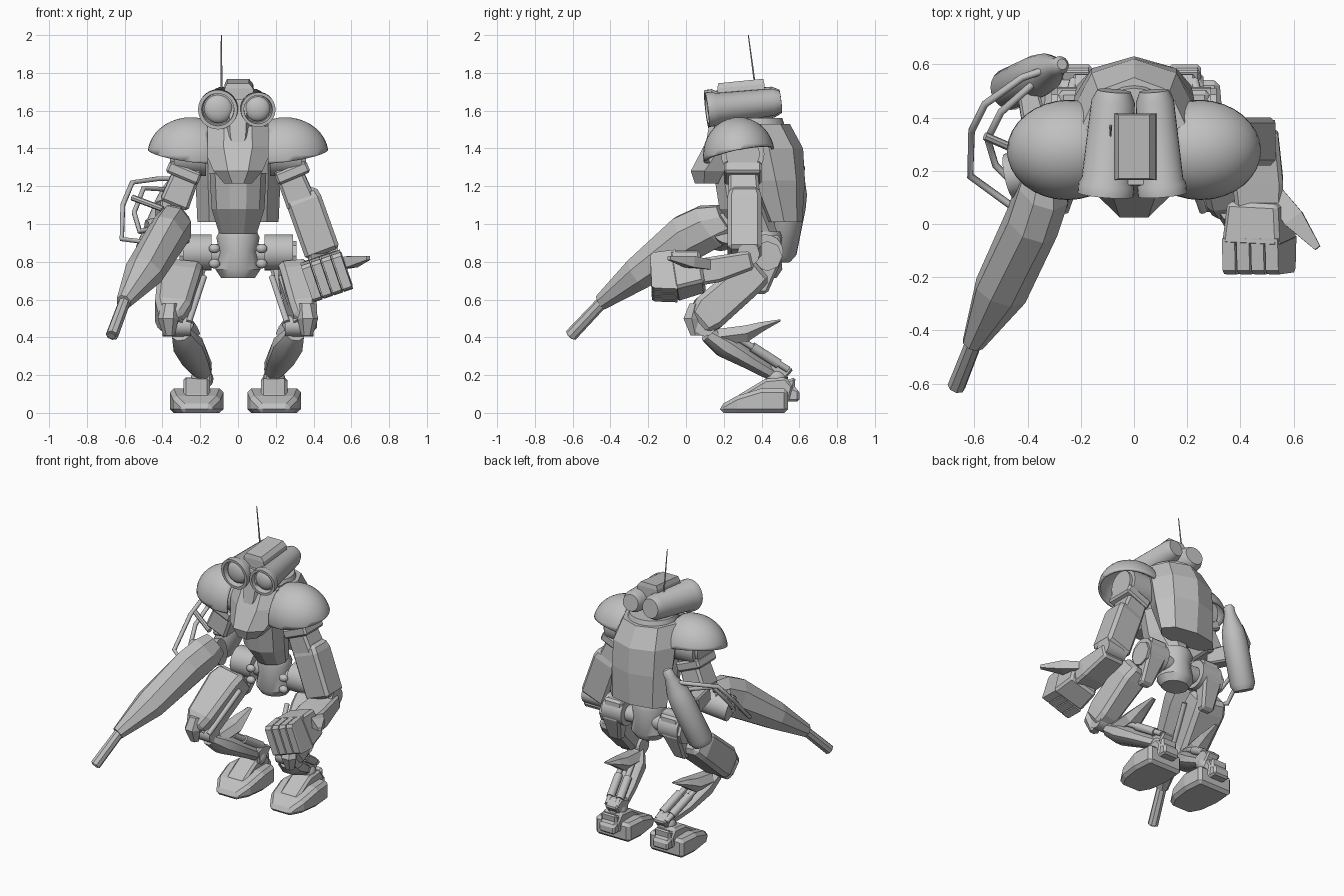
import bpy, bmesh, math
from mathutils import Vector

if "Cube" in bpy.data.objects:
    bpy.data.objects.remove(bpy.data.objects["Cube"])

grey = bpy.data.materials.new("plain grey")
grey.diffuse_color = (0.53, 0.53, 0.53, 1)
grey.use_nodes = True
grey.node_tree.nodes["Principled BSDF"].inputs["Base Color"].default_value = grey.diffuse_color


def finish(name, bm, smooth=False, bevel=0.0):
    bmesh.ops.recalc_face_normals(bm, faces=bm.faces)
    me = bpy.data.meshes.new(name)
    bm.to_mesh(me)
    bm.free()
    ob = bpy.data.objects.new(name, me)
    bpy.context.collection.objects.link(ob)
    me.materials.append(grey)
    if bevel:
        mod = ob.modifiers.new("bevel", 'BEVEL')
        mod.width, mod.segments, mod.limit_method = bevel, 1, 'ANGLE'
    if smooth:
        bpy.ops.object.select_all(action='DESELECT')
        ob.select_set(True)
        bpy.context.view_layer.objects.active = ob
        bpy.ops.object.shade_smooth_by_angle(angle=math.radians(40))
    return ob


def loft(name, stations, n=8, phase=0.0, axis=None, hint=(1, 0, 0), smooth=False, bevel=0.0):
    """Skin n-sided rings; a station is (centre, half width, half depth)."""
    w = Vector(axis) if axis else Vector(stations[-1][0]) - Vector(stations[0][0])
    w.normalize()
    u = Vector(hint)
    u = (u - w * u.dot(w)).normalized()
    v = w.cross(u)
    k = math.sqrt(2) if n == 4 else 1
    ph = math.pi / 4 if n == 4 else phase
    bm = bmesh.new()
    rings = []
    for c, a, b in stations:
        rings.append([bm.verts.new(Vector(c) + u * (a * k * math.cos(ph + 2 * math.pi * i / n))
                                   + v * (b * k * math.sin(ph + 2 * math.pi * i / n))) for i in range(n)])
    for r, q in zip(rings, rings[1:]):
        for i in range(n):
            j = (i + 1) % n
            bm.faces.new((r[i], r[j], q[j], q[i]))
    bm.faces.new(rings[0])
    bm.faces.new(rings[-1])
    return finish(name, bm, smooth, bevel)


def rod(name, a, b, r, r2=None, n=16, hint=(1, 0, 0.01)):
    r2 = r if r2 is None else r2
    if abs(b[0] - a[0]) > 0.9 * (Vector(b) - Vector(a)).length:
        hint = (0, 1, 0)
    return loft(name, [(a, r, r), (b, r2, r2)], n, hint=hint, smooth=n > 8)


def prism(name, pts, x0, x1, bevel=0.0):
    """Extrude a (y, z) outline across x."""
    bm = bmesh.new()
    f = bm.faces.new([bm.verts.new((x0, y, z)) for y, z in pts])
    ext = bmesh.ops.extrude_face_region(bm, geom=[f])
    for g in ext["geom"]:
        if isinstance(g, bmesh.types.BMVert):
            g.co.x = x1
    return finish(name, bm, bevel=bevel)


def ball(name, c, r):
    bm = bmesh.new()
    bmesh.ops.create_uvsphere(bm, u_segments=24, v_segments=12, radius=1)
    for v in bm.verts:
        v.co = Vector((v.co.x * r[0], v.co.y * r[1], v.co.z * r[2])) + Vector(c)
    return finish(name, bm, True)


def hose(name, pts, r):
    cu = bpy.data.curves.new(name, 'CURVE')
    cu.dimensions = '3D'
    cu.bevel_depth, cu.bevel_resolution, cu.use_fill_caps = r, 1, True
    sp = cu.splines.new('POLY')
    sp.points.add(len(pts) - 1)
    for p, co in zip(sp.points, pts):
        p.co = (*co, 1)
    ob = bpy.data.objects.new(name, cu)
    bpy.context.collection.objects.link(ob)
    cu.materials.append(grey)


Z = (0, 0, 1)
P8 = math.pi / 8

# torso: back shell, chest wedge, abdomen, collar, pelvis
loft("back_shell", [((0, .52, 1.01), .215, .095), ((0, .475, 1.23), .225, .155), ((0, .44, 1.40), .225, .18),
                    ((0, .38, 1.53), .19, .17)], 8, axis=Z)
loft("chest", [((0, .13, 1.215), .08, .09), ((0, .15, 1.28), .14, .135), ((0, .25, 1.41), .20, .17),
               ((0, .31, 1.52), .19, .17)], 8, P8, axis=Z)
loft("abdomen", [((0, .38, .95), .10, .11), ((0, .31, 1.08), .14, .14), ((0, .28, 1.27), .15, .14)], 10, axis=Z)
loft("collar", [((0, .36, 1.50), .17, .17), ((0, .36, 1.56), .15, .15)], 24, axis=Z, smooth=True)
loft("pelvis", [((0, .40, .715), .09, .08), ((0, .40, .76), .12, .11), ((0, .40, .86), .10, .10),
                ((0, .40, .93), .115, .11), ((0, .40, .96), .10, .10)], 16, axis=Z, smooth=True)

# head: twin tubes with lenses, face wedge, top box, antenna
for s, r in ((-1, .105), (1, .092)):
    a, b = Vector((s * .107, .11, 1.605)), Vector((s * .075, .50, 1.65))
    st = [(.1, .78), (0, .82), (0, 1), (.1, 1), (.14, .9), (.9, .78), (1, .6)]
    loft("eye_tube", [(a.lerp(b, t), r * k, r * k) for t, k in st], 28, axis=b - a, smooth=True)
    ball("eye_lens", a.lerp(b, .1), (r * .72, .035, r * .72))
loft("face", [((0, .13, 1.38), .03, .04), ((0, .18, 1.46), .08, .08), ((0, .26, 1.66), .10, .13)], 6, axis=Z)
loft("head_box", [((.005, .29, 1.66), .085, .125), ((.005, .29, 1.73), .075, .125), ((.0, .29, 1.757), .058, .12)],
     4, axis=(0, -.1, 1))
rod("antenna", (-.088, .37, 1.70), (-.088, .33, 2.0), .006, .003, 6)

for s in (-1, 1):
    def m(x, y, z):
        return (s * x, y, z)

    # shoulder dome, hollow underneath, with joint drum
    bm = bmesh.new()
    bmesh.ops.create_uvsphere(bm, u_segments=32, v_segments=20, radius=1)
    for co, no in (((0, 0, 0), (s * .15, .19, -1)), ((-s * .4, 0, 0), (-s, 0, 0))):
        bmesh.ops.bisect_plane(bm, geom=bm.verts[:] + bm.edges[:] + bm.faces[:], plane_co=co,
                               plane_no=no, clear_outer=True)
    for v in bm.verts:
        v.co = Vector((v.co.x * .23 + s * .25, v.co.y * .19 + .28, v.co.z * .20 + 1.365))
    dome = finish("shoulder_dome", bm, True)
    sol = dome.modifiers.new("thickness", 'SOLIDIFY')
    sol.thickness = .015
    rod("shoulder_drum", m(.17, .30, 1.37), m(.34, .30, 1.37), .115, n=24)
    rod("shoulder_cap", m(.34, .30, 1.37), m(.36, .30, 1.37), .09, n=24)

    # upper arm with a wider band
    loft("upper_arm", [(m(.25, .30, 1.32), .07, .075), (m(.34, .31, 1.10), .08, .085)], 4, bevel=.015)
    loft("arm_band", [(m(.275, .30, 1.30), .092, .10), (m(.30, .30, 1.24), .092, .10)], 4, bevel=.012)

    # hip drum, hip rear plate, pelvis studs
    rod("hip_axle", (0, .42, .84), m(.16, .42, .84), .055)
    rod("hip_drum", m(.14, .42, .85), m(.29, .42, .85), .095, n=20)
    rod("hip_cap", m(.29, .43, .83), m(.31, .43, .83), .08, n=8)
    loft("hip_rear_plate", [(m(.21, .45, .94), .07, .05), (m(.23, .45, .80), .07, .055),
                            (m(.25, .40, .63), .045, .03)], 4, axis=Z, bevel=.015)
    for z in (.79, .87):
        ball("pelvis_stud", m(.125, .32, z), (.03, .025, .025))

    # thigh armour, inner piston, knee
    thigh_axis = (s * .07, -.34, -.29)
    w = .112 if s < 0 else .085
    loft("thigh", [(m(.285, .39, .76), w * .9, .08), (m(.31, .32, .705), w, .095),
                   (m(.345, .12, .53), w * .85, .10), (m(.36, .06, .47), .06, .075)], 4, axis=thigh_axis, bevel=.025)
    for dx in (0, .05):
        rod("thigh_piston", m(.18 + dx, .28, .72), m(.26 + dx, .05, .48), .016, n=10)
    rod("knee_joint", m(.25, .10, .46), m(.40, .10, .46), .055)
    loft("knee_cap", [(m(.36, .05, .58), .045, .035), (m(.37, .03, .50), .055, .05),
                      (m(.365, .05, .41), .03, .03)], 6, axis=Z)

    # shin armour, calf spike, pistons, ankle
    shin_axis = (-s * .12, .36, -.22)
    loft("shin", [(m(.30, .11, .42), .055, .045), (m(.265, .20, .36), .085, .07),
                  (m(.225, .34, .275), .075, .05), (m(.18, .47, .20), .045, .04)], 8, P8, axis=shin_axis, smooth=True)
    loft("calf_spike", [(m(.28, .16, .40), .065, .05), (m(.27, .32, .42), .07, .05),
                        (m(.265, .40, .455), .05, .03), (m(.26, .50, .49), .02, .006)], 6, axis=(0, 1, .2))
    for dx in (-.035, .035):
        rod("calf_piston", m(.26 + dx, .27, .40), m(.19 + dx, .54, .23), .018, n=10)
        rod("calf_sleeve", m(.235 + dx, .35, .35), m(.20 + dx, .49, .26), .027, n=10)
    prism("heel_hinge", [(.42, .25), (.50, .27), (.57, .23), (.50, .15), (.43, .16)], s * .14, s * .23, .01)
    ball("ankle", m(.19, .48, .18), (.06, .06, .055))

    # foot: wide flat body, raised instep, heel
    f = -.014 + s * .205
    loft("foot", [((f, .18, .02), .075, .02), ((f, .27, .045), .125, .045), ((f, .40, .065), .142, .065),
                  ((f, .54, .065), .13, .065)], 4, axis=(0, 1, 0), bevel=.02)
    prism("instep", [(.27, .06), (.27, .09), (.42, .18), (.53, .19), (.57, .14), (.55, .06)],
          f - .07, f + .07, .02)
    prism("heel", [(.50, .06), (.50, .16), (.58, .19), (.575, .13), (.60, .12), (.60, .06)],
          f - .06, f + .06, .012)

# left arm: elbow block, forearm, fist, fingers, thumb
loft("arm_sleeve", [((.325, .31, 1.17), .09, .075), ((.35, .31, 1.12), .095, .09), ((.45, .31, .84), .095, .09)],
     4, bevel=.02)
rod("elbow", (.38, .33, .84), (.53, .33, .84), .06, n=12)
loft("forearm", [((.46, .35, .81), .08, .05), ((.465, .16, .76), .095, .07), ((.47, .04, .74), .085, .07)],
     4, bevel=.015)
roll = Vector((math.cos(.33), 0, math.sin(.33)))
loft("palm", [((.47, .09, .75), .10, .09), ((.47, -.07, .725), .115, .11)], 4, hint=roll, bevel=.015)
for i in range(4):
    c = Vector((.47, 0, .725)) + roll * (.057 * (i - 1.5))
    loft("finger", [(c + Vector((0, -.05, 0)), .025, .11), (c + Vector((0, -.17, -.005)), .025, .10),
                    (c + Vector((0, -.185, -.01)), .024, .085)], 4, axis=(0, -1, -.05), hint=roll)
loft("thumb", [((.51, .14, .78), .03, .025), ((.60, .02, .80), .04, .03), ((.69, -.09, .82), .012, .01)],
     4, hint=(1, 1, 0))

# right arm: elbow, faceted gun, barrel
rod("gun_elbow", (-.28, .22, .98), (-.47, .18, .94), .085, n=20)
gun = (-.28, -.66, -.45)
loft("gun_body", [((-.33, .22, 1.02), .08, .10), ((-.34, .13, .99), .105, .13), ((-.38, .01, .93), .105, .135),
                  ((-.50, -.25, .74), .105, .095), ((-.605, -.45, .585), .042, .045)], 8, P8, axis=gun)
rod("gun_barrel", (-.60, -.44, .59), (-.667, -.61, .41), .032, .034, 8)
rod("barrel_bore", (-.665, -.605, .415), (-.669, -.614, .406), .022, .022, 8)

# fuel tank behind the right arm, with hoses
T0, T1 = Vector((-.27, .60, 1.32)), Vector((-.48, .50, .82))
loft("tank", [(T0.lerp(T1, t), r, r) for t, r in ((0, .02), (.03, .034), (.1, .036), (.3, .072), (.45, .08),
                                                  (.93, .08), (1, .06))], 20, smooth=True)
hose("outer_hose", [(-.30, .59, 1.24), (-.42, .55, 1.24), (-.56, .45, 1.22), (-.61, .35, 1.10), (-.615, .18, .92),
                    (-.45, .06, .90)], .014)
hose("inner_hose", [(-.33, .57, 1.18), (-.50, .42, 1.19), (-.55, .32, 1.06), (-.52, .22, .96), (-.42, .12, .98)], .014)
rod("hose_bracket", (-.40, .26, 1.08), (-.56, .33, 1.14), .016, n=8)
loft("tank_mount", [((-.36, .32, 1.08), .05, .05), ((-.40, .50, 1.06), .04, .06)], 4, bevel=.01)
